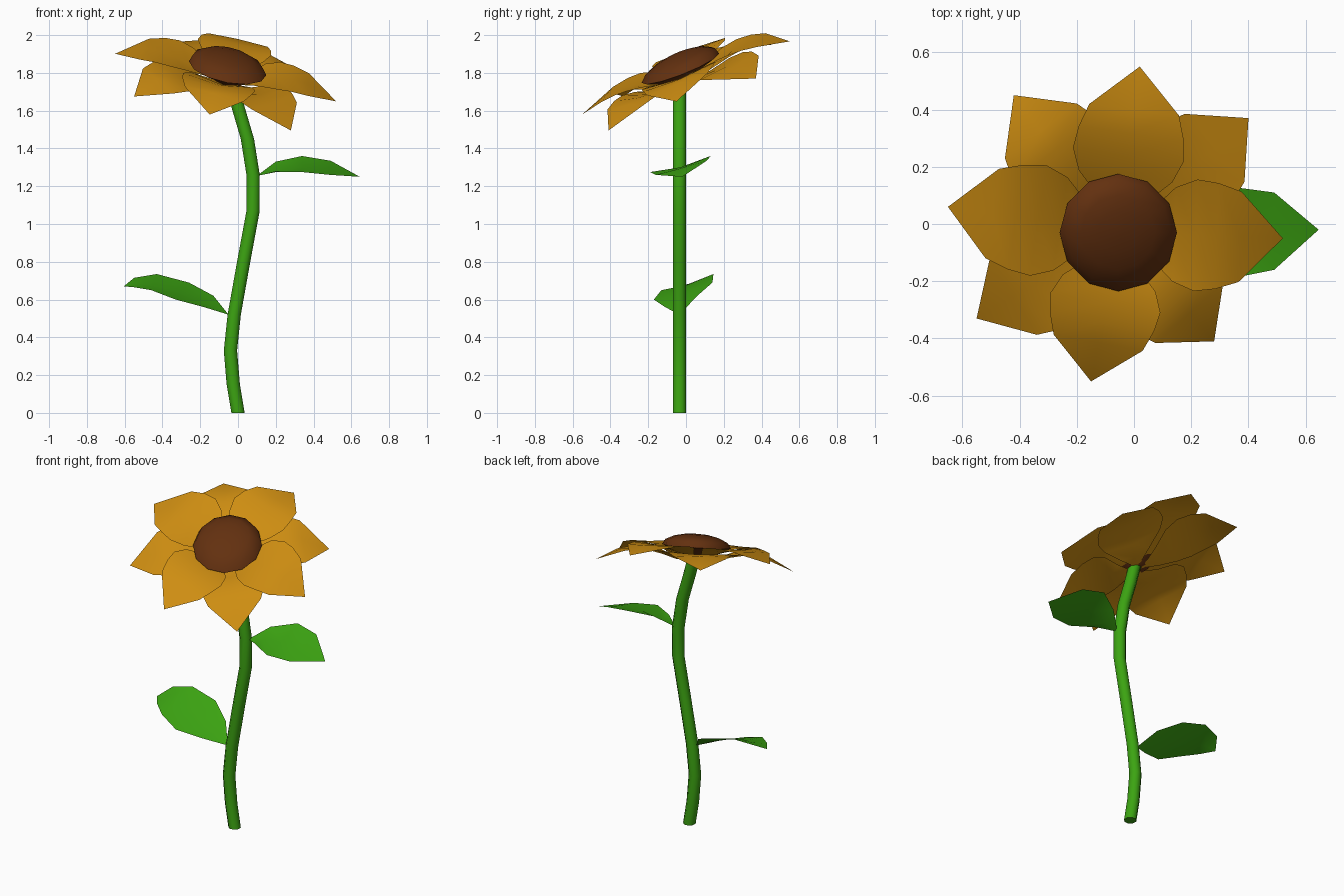
import bpy, math
from mathutils import Vector

if "Cube" in bpy.data.objects:
    bpy.data.objects.remove(bpy.data.objects["Cube"])


def material(name, rgb):
    m = bpy.data.materials.new(name)
    m.diffuse_color = (*rgb, 1.0)
    m.use_nodes = True
    m.node_tree.nodes["Principled BSDF"].inputs["Base Color"].default_value = m.diffuse_color
    return m


GREEN = material("leaf_green", (0.045, 0.37, 0.006))
GOLD = material("petal_gold", (0.62, 0.27, 0.006))
BROWN = material("seed_brown", (0.125, 0.03, 0.005))


def make(name, verts, faces, mat, angle=50):
    me = bpy.data.meshes.new(name)
    me.from_pydata([tuple(v) for v in verts], [], faces)
    me.materials.append(mat)
    ob = bpy.data.objects.new(name, me)
    bpy.context.collection.objects.link(ob)
    bpy.ops.object.select_all(action='DESELECT')
    ob.select_set(True)
    bpy.context.view_layer.objects.active = ob
    bpy.ops.object.shade_smooth_by_angle(angle=math.radians(angle))
    return ob


def rings(name, loops, mat, angle=50):
    """Skin a list of equal-length closed loops and cap both ends."""
    n = len(loops[0])
    faces = [(a * n + i, a * n + (i + 1) % n, (a + 1) * n + (i + 1) % n, (a + 1) * n + i)
             for a in range(len(loops) - 1) for i in range(n)]
    faces.append(tuple(reversed(range(n))))
    faces.append(tuple((len(loops) - 1) * n + i for i in range(n)))
    return make(name, [v for loop in loops for v in loop], faces, mat, angle)


def blade(name, base, rows, tip, mat):
    """Creased leaf: rows of (left, middle, right) between a base and a tip point."""
    verts = [base] + [p for r in rows for p in r] + [tip]
    faces = [(0, 2, 1), (0, 3, 2)]
    for k in range(len(rows) - 1):
        a = 1 + 3 * k
        faces += [(a, a + 1, a + 4, a + 3), (a + 1, a + 2, a + 5, a + 4)]
    a, t = len(verts) - 4, len(verts) - 1
    faces += [(a, a + 1, t), (a + 1, a + 2, t)]
    return make(name, verts, faces, mat)


# Stem: eight-sided tube following a gentle S
path = [(0, 0), (-0.025, 0.15), (-0.04, 0.33), (-0.02, 0.52), (0.03, 0.8),
        (0.08, 1.07), (0.08, 1.26), (0.05, 1.45), (0.0, 1.62), (-0.04, 1.77)]
circle = [i * math.tau / 8 + math.pi / 8 for i in range(8)]
rings("stem", [[(x + 0.038 * math.cos(a), -0.035 + 0.038 * math.sin(a), z) for a in circle]
               for x, z in path], GREEN)

# Leaves: back edge, midrib, front edge per row
blade("upper_leaf", (0.1, -0.035, 1.255), [
    ((0.2, 0.05, 1.33), (0.2, -0.03, 1.275), (0.2, -0.11, 1.28)),
    ((0.34, 0.13, 1.36), (0.34, -0.03, 1.3), (0.34, -0.19, 1.275)),
    ((0.49, 0.11, 1.335), (0.49, -0.025, 1.295), (0.49, -0.16, 1.26)),
], (0.645, -0.02, 1.25), GREEN)
blade("lower_leaf", (-0.05, -0.035, 0.52), [
    ((-0.13, 0.06, 0.62), (-0.16, -0.03, 0.575), (-0.18, -0.11, 0.56)),
    ((-0.26, 0.14, 0.69), (-0.3, -0.02, 0.635), (-0.33, -0.17, 0.6)),
    ((-0.43, 0.145, 0.735), (-0.45, 0.0, 0.675), (-0.46, -0.13, 0.65)),
    ((-0.55, 0.11, 0.715), (-0.54, 0.02, 0.685), (-0.55, -0.05, 0.665)),
], (-0.605, 0.03, 0.67), GREEN)

# Flower head lies in a plane leaning forward and to the right
CX, CY, CZ = -0.055, -0.03, 1.77


def head(dx, dy, h):
    return Vector((CX + dx, CY + dy, CZ + 0.38 * dy - 0.18 * dx + h))


# Petal rows: share of length, half width, midrib height, edge height
ROWS = [(0.2, 0.085, 0.0, 0.02), (0.34, 0.165, 0.03, 0.055), (0.47, 0.195, 0.05, 0.068),
        (0.6, 0.185, 0.062, 0.068), (0.74, 0.158, 0.06, 0.055)]


def petal(name, tx, ty, drop, lower):
    length = math.hypot(tx, ty)
    ux, uy = tx / length, ty / length
    rows = []
    for t, w, mid, edge in ROWS:
        r, sag = t * length, -lower - max(0, drop - lower) * t ** 3
        rows.append([head(ux * r - uy * s * w, uy * r + ux * s * w, (edge if s else mid) + sag)
                     for s in (1, 0, -1)])
    blade(name, head(ux * 0.02, uy * 0.02, -0.02 - lower * 0.5), rows,
          head(tx, ty, -drop), GOLD)


front_tips = [(0.075, 0.58), (0.575, -0.02), (-0.095, -0.52), (-0.595, 0.09)]
back_tips = [(0.455, 0.4), (0.335, -0.38), (-0.495, -0.3), (-0.365, 0.48)]
for i, (x, y) in enumerate(front_tips):
    petal(f"front_petal_{i + 1}", x, y, 0.01, 0.0)
for i, (x, y) in enumerate(back_tips):
    petal(f"back_petal_{i + 1}", x, y, 0.07, 0.035)

# Seed disc: shallow dome with a tapered underside
profile = [(0.05, -0.035), (0.12, 0.02), (0.205, 0.055), (0.185, 0.09),
           (0.13, 0.118), (0.07, 0.132), (0.015, 0.136)]
spokes = [i * math.tau / 12 for i in range(12)]
rings("seed_disc", [[head(r * math.cos(a), r * math.sin(a), h) for a in spokes]
                    for r, h in profile], BROWN, 60)
